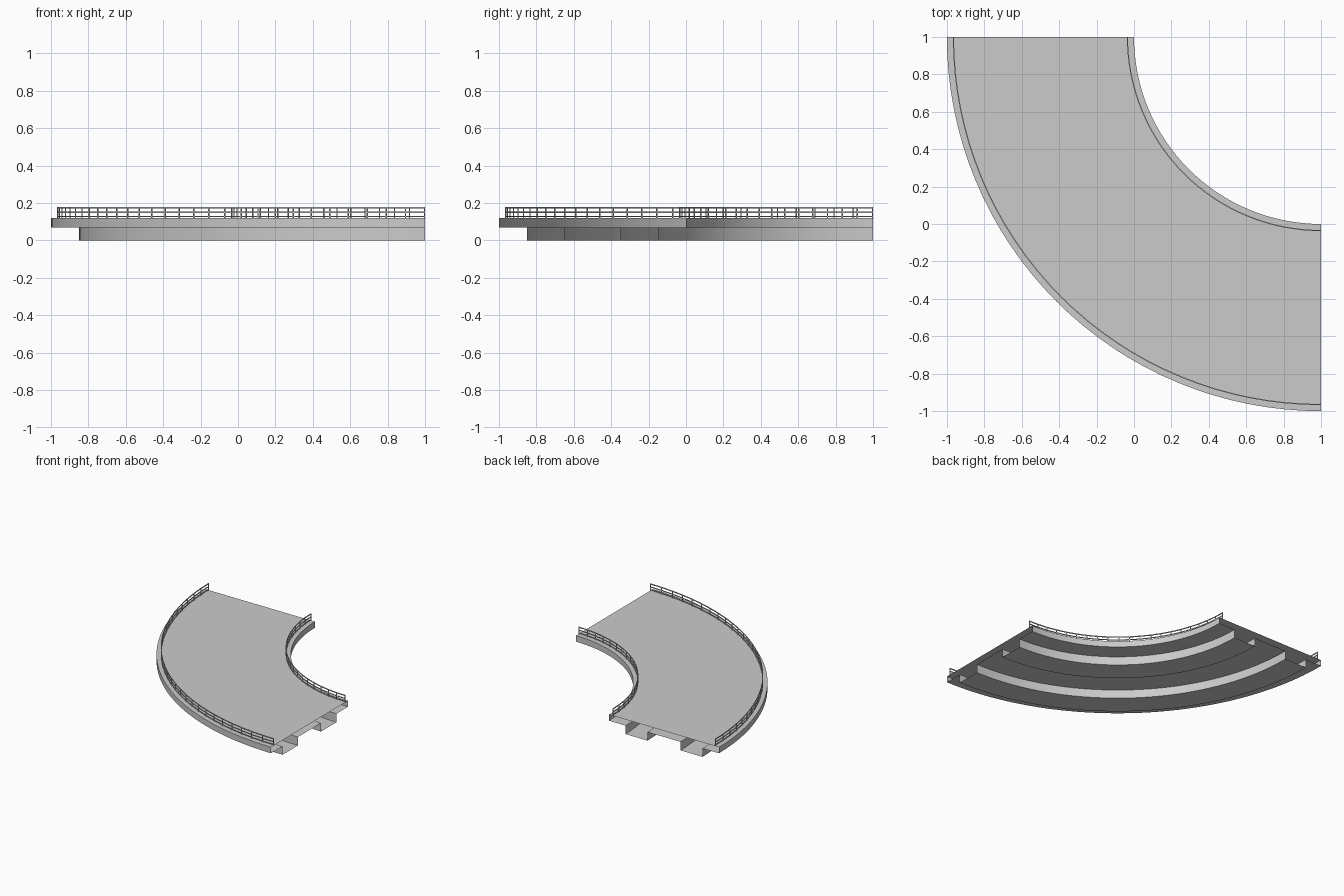
import bpy, bmesh, math

if "Cube" in bpy.data.objects:
    bpy.data.objects.remove(bpy.data.objects["Cube"])

CX, CY = 1.0, 1.0          # centre of the quarter turn
START, END = 180.0, 270.0  # degrees


def sweep(bm, profile, a0, a1, steps, cap):
    """Sweep a clockwise (radius, z) profile around the turn centre."""
    rings = []
    for k in range(steps + 1):
        a = math.radians(a0 + (a1 - a0) * k / steps)
        rings.append([bm.verts.new((CX + r * math.cos(a), CY + r * math.sin(a), z))
                      for r, z in profile])
    n = len(profile)
    for p, q in zip(rings, rings[1:]):
        for i in range(n):
            j = (i + 1) % n
            bm.faces.new((p[i], p[j], q[j], q[i]))
    if cap:
        bm.faces.new(rings[0][::-1])
        bm.faces.new(rings[-1])


def rect(r, z0, z1, w):
    return [(r - w / 2, z1), (r + w / 2, z1), (r + w / 2, z0), (r - w / 2, z0)]


def finish(bm, name):
    mesh = bpy.data.meshes.new(name)
    bm.to_mesh(mesh)
    bm.free()
    ob = bpy.data.objects.new(name, mesh)
    bpy.context.collection.objects.link(ob)
    bpy.ops.object.select_all(action='DESELECT')
    ob.select_set(True)
    bpy.context.view_layer.objects.active = ob
    bpy.ops.object.shade_smooth_by_angle(angle=math.radians(30))
    return ob


# Hollow deck with two box girders below, open at both ends
TOP, UNDER = 0.12, 0.07
deck = [(1.0, TOP), (2.0, TOP), (2.0, UNDER),
        (1.85, UNDER), (1.85, 0), (1.65, 0), (1.65, UNDER),
        (1.35, UNDER), (1.35, 0), (1.15, 0), (1.15, UNDER),
        (1.0, UNDER)]
bm = bmesh.new()
sweep(bm, deck, START, END, 32, False)
finish(bm, "curved_deck")

# Railings: three horizontal bars with evenly spaced posts
for name, radius, posts in (("outer_railing", 1.965, 30), ("inner_railing", 1.035, 20)):
    bm = bmesh.new()
    for z0, z1 in ((0.172, 0.179), (0.148, 0.154), (0.126, 0.132)):
        sweep(bm, rect(radius, z0, z1, 0.006), START, END, 32, True)
    half = math.degrees(0.003 / radius)
    for k in range(posts + 1):
        a = START + half + (END - START - 2 * half) * k / posts
        sweep(bm, rect(radius, TOP, 0.175, 0.005), a - half, a + half, 1, True)
    finish(bm, name)
